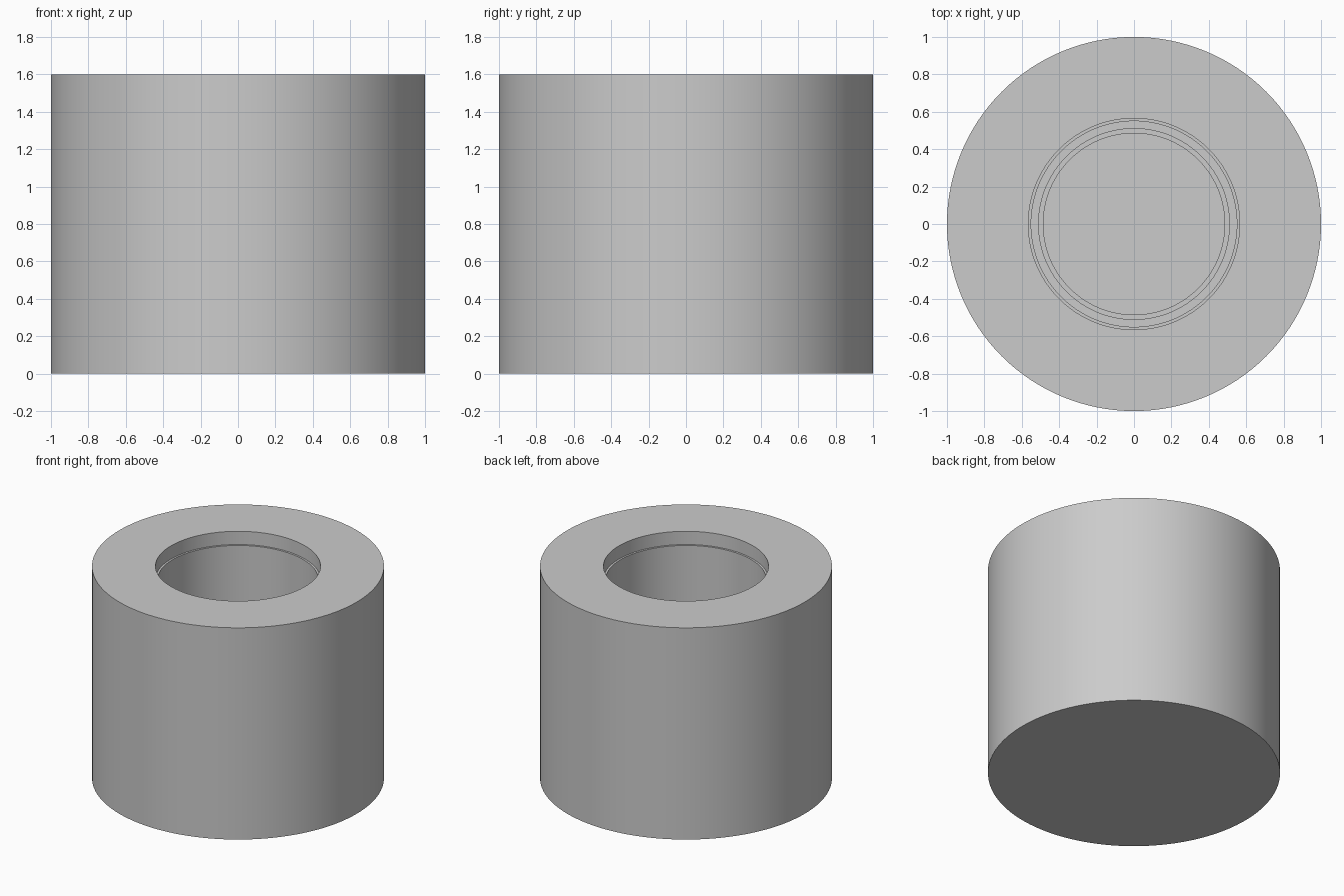
import bpy, bmesh, math

cube = bpy.data.objects.get("Cube")
if cube:
    bpy.data.objects.remove(cube, do_unlink=True)

SEGMENTS = 128

# Plain grey material
grey = bpy.data.materials.new("light_grey")
grey.use_nodes = True
colour = (0.6, 0.6, 0.6, 1.0)
grey.diffuse_color = colour
grey.node_tree.nodes["Principled BSDF"].inputs["Base Color"].default_value = colour

# Half section as (radius, height): base, outer wall, rim, then the stepped bore
profile = [
    (1.0, 0.0), (1.0, 1.6),
    (0.565, 1.6), (0.565, 1.5),
    (0.55, 1.5), (0.55, 0.7),
    (0.51, 0.7), (0.51, 0.5),
    (0.485, 0.5), (0.485, 0.2),
]


def add_ring(bm, radius, z):
    angles = [math.tau * i / SEGMENTS for i in range(SEGMENTS)]
    return [bm.verts.new((radius * math.cos(a), radius * math.sin(a), z)) for a in angles]


# Holder body: rings joined by walls and ledges, capped below and at the bore floor
bm = bmesh.new()
rings = [add_ring(bm, r, z) for r, z in profile]
for low, high in zip(rings, rings[1:]):
    for i in range(SEGMENTS):
        j = (i + 1) % SEGMENTS
        bm.faces.new((low[i], low[j], high[j], high[i]))
bm.faces.new(reversed(rings[0]))
bm.faces.new(rings[-1])
bmesh.ops.recalc_face_normals(bm, faces=bm.faces)

mesh = bpy.data.meshes.new("stepped_holder_body")
bm.to_mesh(mesh)
bm.free()
mesh.materials.append(grey)
body = bpy.data.objects.new("stepped_holder_body", mesh)
bpy.context.collection.objects.link(body)

# Smooth round walls with crisp rims
bpy.ops.object.select_all(action="DESELECT")
body.select_set(True)
bpy.context.view_layer.objects.active = body
bpy.ops.object.shade_smooth_by_angle(angle=math.radians(30))
